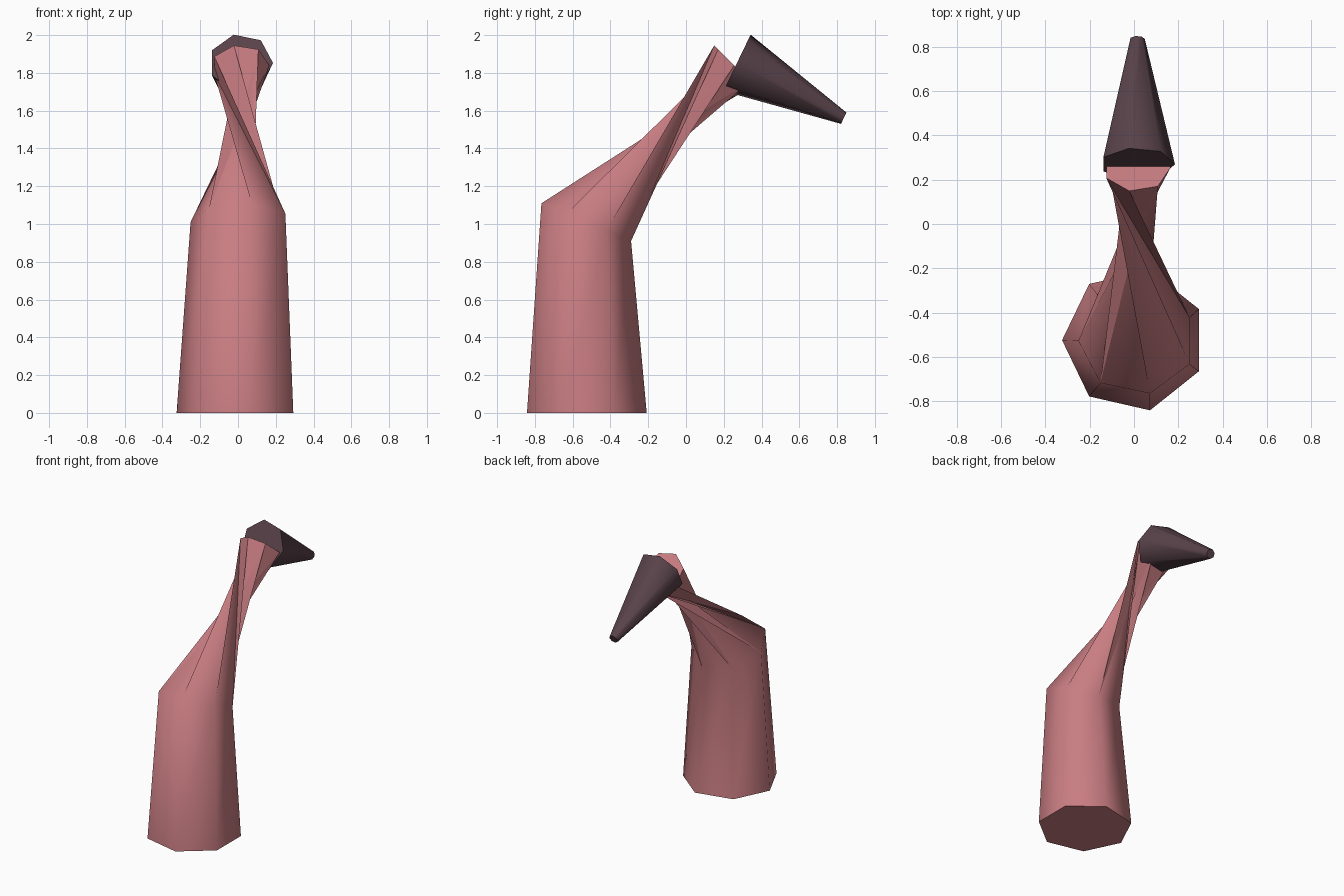
import bpy, bmesh
from math import sin, cos, pi, radians

if "Cube" in bpy.data.objects:
    bpy.data.objects.remove(bpy.data.objects["Cube"])

SIDES = 7
STEP = 2 * pi / SIDES


def ring(bm, centre, radius, tilt, start):
    """Heptagon whose normal leans from +z towards +y by tilt degrees."""
    t = radians(tilt)
    x, y, z = centre
    return [bm.verts.new((x + radius * cos(start + i * STEP),
                          y + radius * sin(start + i * STEP) * cos(t),
                          z - radius * sin(start + i * STEP) * sin(t)))
            for i in range(SIDES)]


def bridge(bm, a, b, twisted=False):
    for i in range(SIDES):
        j = (i + 1) % SIDES
        if twisted:
            bm.faces.new((a[i], a[j], b[i]))
            bm.faces.new((a[j], b[j], b[i]))
        else:
            bm.faces.new((a[i], a[j], b[j], b[i]))


def finish(bm, name, colour):
    mesh = bpy.data.meshes.new(name)
    bm.to_mesh(mesh)
    bm.free()
    for poly in mesh.polygons:
        poly.use_smooth = True
    mesh.set_sharp_from_angle(angle=radians(60))
    mat = bpy.data.materials.new(name + "_colour")
    mat.diffuse_color = colour
    mat.use_nodes = True
    mat.node_tree.nodes["Principled BSDF"].inputs["Base Color"].default_value = mat.diffuse_color
    mesh.materials.append(mat)
    bpy.context.collection.objects.link(bpy.data.objects.new(name, mesh))


# Stalk: tapered trunk, then a neck twisted two and a half sides clockwise
bm = bmesh.new()
base = ring(bm, (0, -0.525, 0), 0.325, 0, STEP / 2)
shoulder = ring(bm, (0.013, -0.528, 1.01), 0.264, 22.8, STEP / 2)
neck_end = ring(bm, (0.0125, 0.255, 1.84), 0.153, 45, STEP / 2 - 2.5 * STEP)
bridge(bm, base, shoulder)
bridge(bm, shoulder, neck_end, twisted=True)
bm.faces.new(base[::-1])
bm.faces.new(neck_end)
finish(bm, "stalk", (0.58, 0.205, 0.223, 1))

# Beak: dark tapered cone pointing back and down
bm = bmesh.new()
wide = ring(bm, (0.015, 0.27, 1.853), 0.17, 115.8, 0)
tip = ring(bm, (0.015, 0.835, 1.56), 0.034, 115.8, 0)
bridge(bm, wide, tip)
bm.faces.new(wide[::-1])
bm.faces.new(tip)
finish(bm, "beak", (0.098, 0.055, 0.067, 1))
